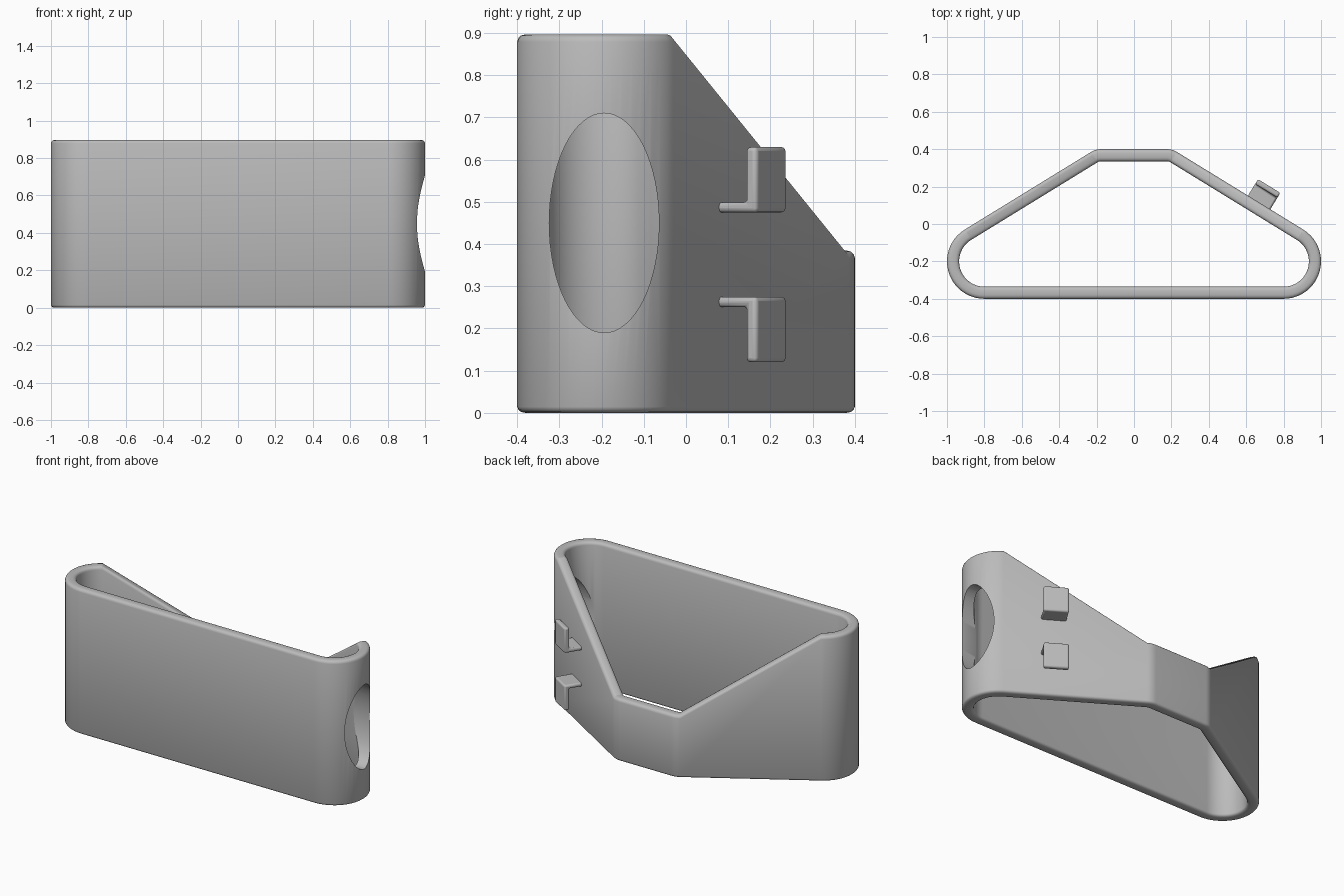
import bpy, bmesh
from math import radians, degrees, cos, sin, atan2
from mathutils import Vector, Matrix

cube = bpy.data.objects.get("Cube")
if cube:
    bpy.data.objects.remove(cube)

grey = bpy.data.materials.new("plain_grey")
grey.use_nodes = True
colour = (0.5, 0.5, 0.5, 1)
grey.diffuse_color = colour
grey.node_tree.nodes["Principled BSDF"].inputs["Base Color"].default_value = colour

SLOPE = atan2(0.852, 0.523)          # direction the slanted walls face
WALL, HIGH, LOW = 0.065, 0.897, 0.385


def add_object(name, bm):
    bmesh.ops.recalc_face_normals(bm, faces=bm.faces[:])
    mesh = bpy.data.meshes.new(name)
    bm.to_mesh(mesh)
    bm.free()
    mesh.materials.append(grey)
    ob = bpy.data.objects.new(name, mesh)
    bpy.context.collection.objects.link(ob)
    return ob


def smooth(ob, angle=30):
    bpy.ops.object.select_all(action='DESELECT')
    ob.select_set(True)
    bpy.context.view_layer.objects.active = ob
    bpy.ops.object.shade_smooth_by_angle(angle=radians(angle))


# Right half of the outline as (centre, radius, start, end, height, steps)
half = [((0.8, -0.2), 0.2, radians(-90), SLOPE, HIGH, 20),
        ((0.177, 0.3), 0.1, SLOPE, radians(90), LOW, 5)]
stations = []
for (cx, cy), r, a0, a1, top, steps in half:
    for i in range(steps + 1):
        a = a0 + (a1 - a0) * i / steps
        normal = Vector((cos(a), sin(a)))
        stations.append((Vector((cx, cy)) + normal * r, normal, top))
flip = Vector((-1, 1))
stations += [(p * flip, n * flip, t) for p, n, t in reversed(stations)]

# Rounded wall section: (inset from the outside, drop from the rim)
lip = [(0, 0.018), (0.003, 0.009), (0.009, 0.003), (0.02, 0)]
lip += [(WALL - d, h) for d, h in reversed(lip)]
bm = bmesh.new()
rings = []
for p, n, top in stations:
    section = [(d, top - h) for d, h in lip]
    section += [(d, h * 0.8) for d, h in reversed(lip)]
    rings.append([bm.verts.new((*(p - n * d), z)) for d, z in section])
for k, ring in enumerate(rings):
    following = rings[(k + 1) % len(rings)]
    for j in range(len(ring)):
        m = (j + 1) % len(ring)
        bm.faces.new((ring[j], following[j], following[m], ring[m]))
shell = add_object("holder_wall", bm)

# Oval opening through the left end
bm = bmesh.new()
bmesh.ops.create_cone(bm, cap_ends=True, segments=64, radius1=1, radius2=1, depth=0.5,
                      matrix=Matrix.Translation((1, -0.194, 0.45))
                      @ Matrix.Diagonal((1, 0.13, 0.26, 1))
                      @ Matrix.Rotation(radians(90), 4, 'Y'))
cutter = add_object("opening_cutter", bm)
cutter.hide_render = True
cut = shell.modifiers.new("opening", 'BOOLEAN')
cut.operation = 'DIFFERENCE'
cut.solver = 'EXACT'
cut.object = cutter
bpy.context.view_layer.objects.active = shell
bpy.ops.object.modifier_apply(modifier="opening")
bpy.data.objects.remove(cutter)
smooth(shell)


# L-shaped hooks: extruded profile of (distance from wall, height)
def hook(name, z, up):
    profile = [(-0.02, 0), (0.103, 0), (0.103, 0.155),
               (0.073, 0.155), (0.073, 0.024), (-0.02, 0.024)]
    out = Vector((cos(SLOPE), sin(SLOPE), 0))
    along = Vector((out.y, -out.x, 0))
    base = along * 0.51 + out * 0.448
    bm = bmesh.new()
    ends = [[bm.verts.new(base + along * s + out * d + Vector((0, 0, z + up * h)))
             for d, h in profile] for s in (-0.07, 0.07)]
    for end in ends:
        bm.faces.new(end)
    count = len(profile)
    for i in range(count):
        j = (i + 1) % count
        bm.faces.new((ends[0][i], ends[0][j], ends[1][j], ends[1][i]))
    ob = add_object(name, bm)
    bevel = ob.modifiers.new("soft_edges", 'BEVEL')
    bevel.width = 0.01
    bevel.segments = 3
    smooth(ob)


hook("upper_hook", 0.475, 1)
hook("lower_hook", 0.275, -1)
